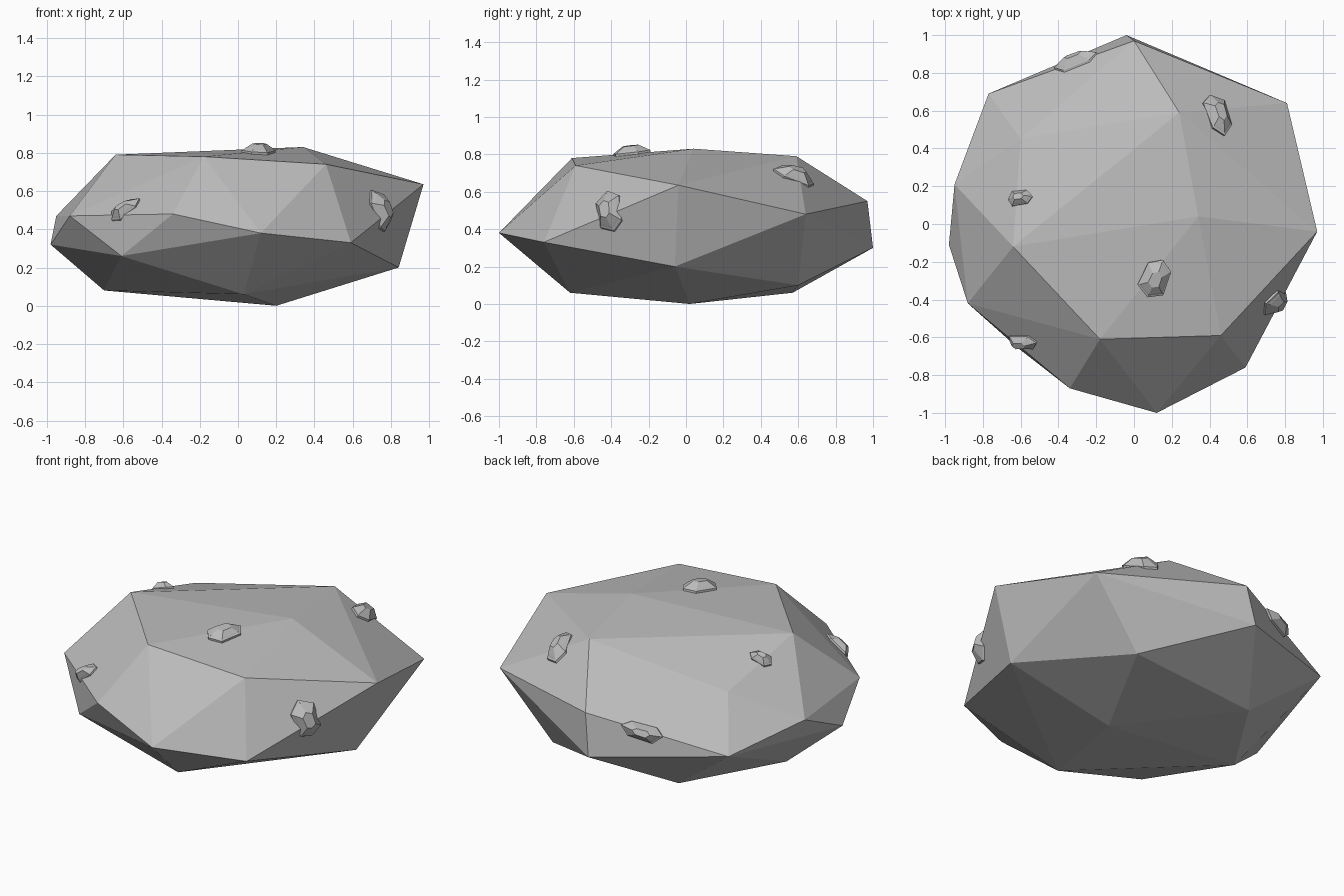
import bpy
import bmesh
from math import cos, sin, radians
from mathutils import Vector
from mathutils.bvhtree import BVHTree

# Remove the default cube
default_cube = bpy.data.objects.get("Cube")
if default_cube:
    bpy.data.objects.remove(default_cube, do_unlink=True)


def make_material(name, colour):
    material = bpy.data.materials.new(name)
    material.use_nodes = True
    material.diffuse_color = colour
    for node in material.node_tree.nodes:
        if node.type == "BSDF_PRINCIPLED":
            node.inputs["Base Color"].default_value = colour
    return material


def make_object(name, bm, material):
    bmesh.ops.recalc_face_normals(bm, faces=bm.faces)
    mesh = bpy.data.meshes.new(name)
    bm.to_mesh(mesh)
    bm.free()
    mesh.materials.append(material)
    part = bpy.data.objects.new(name, mesh)
    bpy.context.scene.collection.objects.link(part)
    return part


stone_grey = make_material("stone grey", (0.5, 0.5, 0.5, 1))

# Boulder: the convex hull of its corner points, by level
underside = [(.2, .02, 0), (-.7, .03, .08), (.03, -.62, .06),
             (-.35, .57, .06), (.48, .6, .1)]
girdle = [(.84, -.06, .2), (.59, -.76, .33), (.12, -1, .38), (-.61, -.66, .26),
          (-.98, -.11, .32), (-.77, .69, .38), (-.04, 1, .3)]
shoulder = [(-.34, -.87, .48), (-.88, -.42, .47), (-.95, .21, .47),
            (0, .97, .55), (.81, .64, .48), (.97, -.04, .635)]
crown = [(-.18, -.61, .78), (.46, -.59, .74), (.34, .04, .83),
         (.24, .59, .79), (-.64, -.12, .79), (-.6, .45, .64)]

bm = bmesh.new()
for point in underside + girdle + shoulder + crown:
    bm.verts.new(point)
hull = bmesh.ops.convex_hull(bm, input=bm.verts)
bmesh.ops.delete(bm, geom=hull["geom_interior"], context="VERTS")
bmesh.ops.recalc_face_normals(bm, faces=bm.faces)
surface = BVHTree.FromBMesh(bm)
make_object("boulder", bm, stone_grey)

# Stone chip: stacked six-sided rings that follow the boulder's surface
OUTLINE = [(0, 1), (50, .95), (125, 1), (180, .95), (235, 1), (310, .95)]
RINGS = [(1, -.02), (1, .012), (.9, .016), (.82, .022), (.42, .045)]


def make_chip(name, centre, direction, length, width):
    centre, normal, _, _ = surface.find_nearest(Vector(centre))
    along = Vector(direction)
    along = (along - normal * along.dot(normal)).normalized()
    across = normal.cross(along)
    bm = bmesh.new()
    rings = []
    for scale, height in RINGS:
        ring = []
        for angle, reach in OUTLINE:
            a = radians(angle)
            flat = (centre + along * cos(a) * reach * scale * length / 2
                    + across * sin(a) * reach * scale * width / 2)
            spot = surface.find_nearest(flat)[0]
            ring.append(bm.verts.new(spot + normal * height * min(1, width / .13)))
        rings.append(ring)
    for lower, upper in zip(rings, rings[1:]):
        for i in range(len(lower)):
            j = (i + 1) % len(lower)
            bm.faces.new((lower[i], lower[j], upper[j], upper[i]))
    bm.faces.new(rings[-1])
    bm.faces.new(reversed(rings[0]))
    make_object(name, bm, stone_grey)


make_chip("top_chip", (.11, -.29, .8), (.4, 1, 0), .22, .18)
make_chip("left_top_chip", (-.61, .14, .73), (1, .1, .2), .15, .1)
make_chip("back_top_chip", (.43, .58, .66), (.08, -.24, .08), .26, .16)
make_chip("side_chip", (.76, -.41, .48), (.12, .03, -.27), .29, .18)
make_chip("front_chip", (-.59, -.62, .49), (.1, -.05, .17), .2, .11)
make_chip("back_chip", (-.31, .86, .48), (.22, .1, .05), .25, .13)
